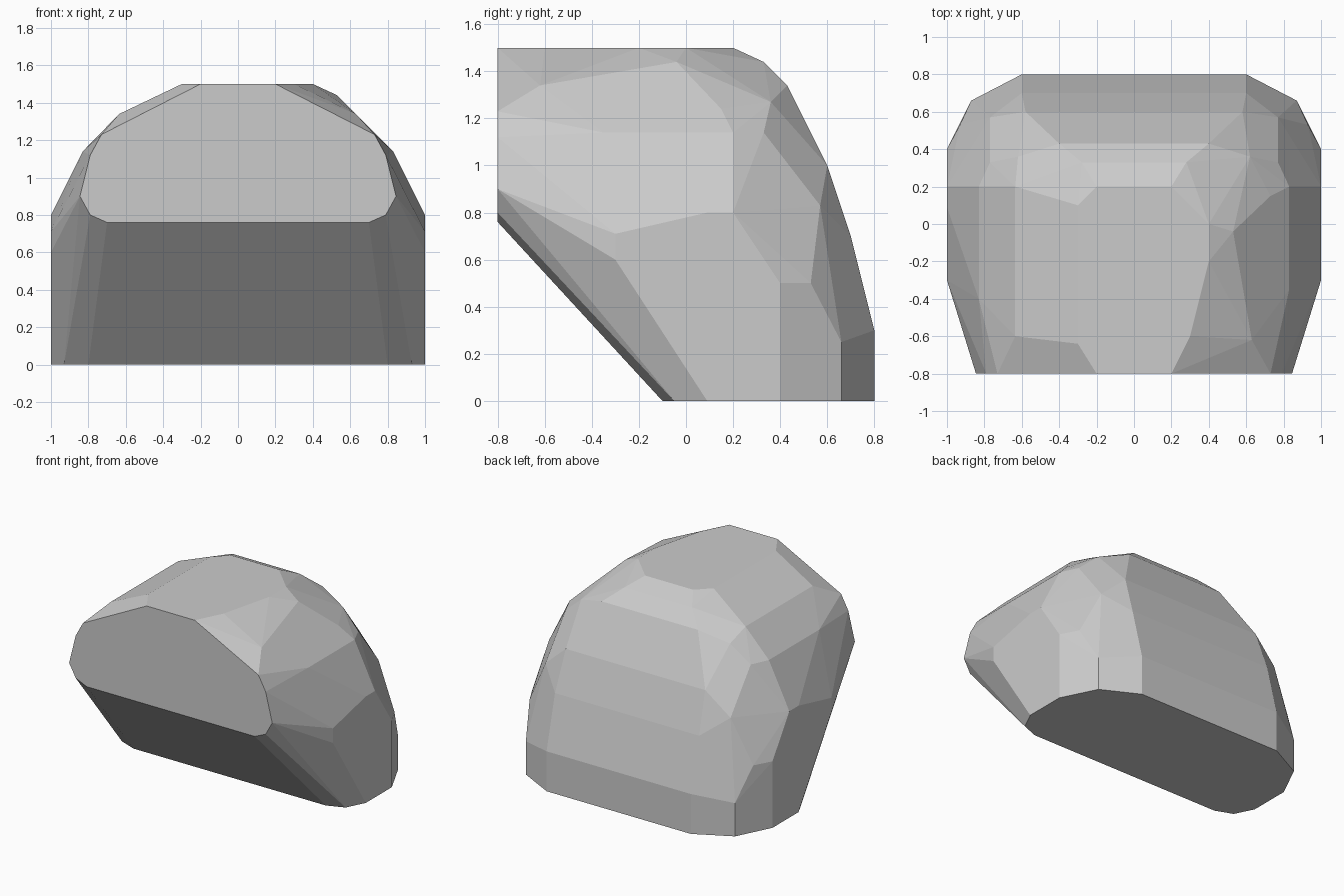
import bpy, bmesh, math

# Base outline and flat side panels (mirrored in x)
base = [(0.8, -0.1, 0), (0.93, -0.05, 0), (1, 0.09, 0), (1, 0.4, 0), (0.87, 0.66, 0), (0.6, 0.8, 0)]
sides = [(1, -0.3, 0.6), (1, -0.3, 0.71), (1, 0.09, 0.8), (1, 0.2, 0.8), (1, 0.4, 0.5)]

# Curved back profile: half width, y, z
back = [(0.6, 0.8, 0.3), (0.6, 0.7, 0.7), (0.58, 0.6, 1.0), (0.4, 0.43, 1.34), (0.28, 0.33, 1.44),
        (0.2, 0.2, 1.5)]

# Rounded rear corners
corners = [(0.87, 0.66, 0.25), (0.93, 0.53, 0.5), (0.77, 0.57, 0.83), (0.77, 0.33, 1.14),
           (0.83, 0.2, 1.14), (0.62, 0.36, 1.27)]

# Sliced front face
front = [(0.2, -0.8, 1.5), (0.73, -0.8, 1.23), (0.79, -0.8, 1.12), (0.845, -0.8, 0.9),
         (0.79, -0.8, 0.8), (0.7, -0.8, 0.76)]

# Uneven top: right and left shoulders
right = [(0.4, 0, 1.5), (0.4, -0.2, 1.5), (0.3, -0.6, 1.5), (0.53, -0.04, 1.44),
         (0.63, -0.62, 1.34), (0.73, 0.15, 1.24), (0.83, -0.35, 1.14)]
left = [(-0.3, 0.1, 1.5), (-0.3, -0.64, 1.5), (-0.635, -0.6, 1.34), (-0.635, 0.2, 1.34),
        (-0.83, -0.4, 1.14)]

points = right + left
for x, y, z in base + sides + back + corners + front:
    points += [(x, y, z), (-x, y, z)]

# Wrap all sections in one faceted shell
bm = bmesh.new()
for p in points:
    bm.verts.new(p)
hull = bmesh.ops.convex_hull(bm, input=bm.verts[:])
loose = {g for g in hull["geom_interior"] + hull["geom_unused"] if isinstance(g, bmesh.types.BMVert)}
bmesh.ops.delete(bm, geom=list(loose), context='VERTS')
bmesh.ops.dissolve_limit(bm, angle_limit=math.radians(1.5), verts=bm.verts[:], edges=bm.edges[:])
bmesh.ops.recalc_face_normals(bm, faces=bm.faces[:])
mesh = bpy.data.meshes.new("faceted_block")
bm.to_mesh(mesh)
bm.free()
block = bpy.data.objects.new("faceted_block", mesh)
bpy.context.collection.objects.link(block)
